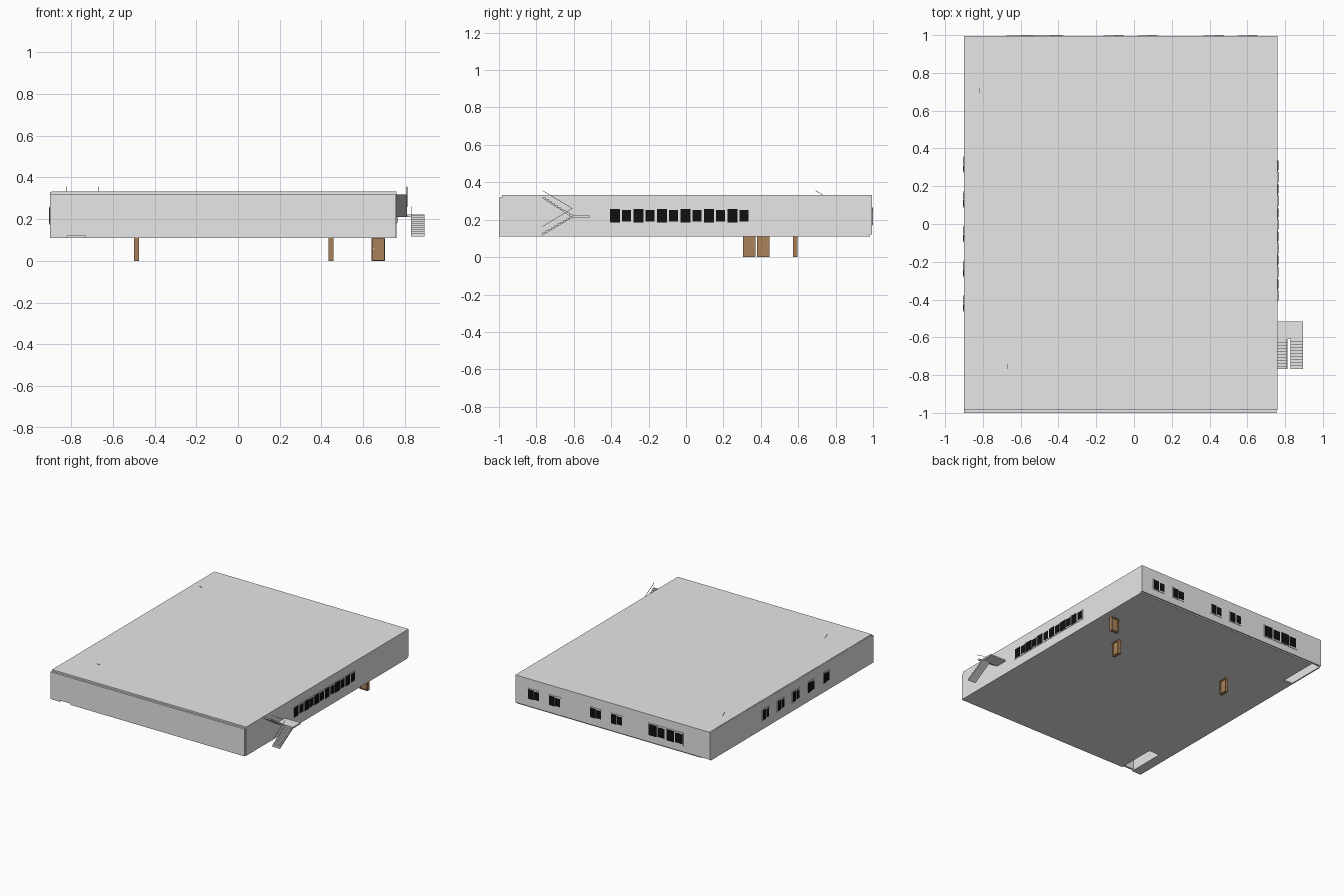
import bpy
from mathutils import Vector

old = bpy.data.objects.get("Cube")
if old:
    bpy.data.objects.remove(old, do_unlink=True)


def material(name, r, g, b):
    m = bpy.data.materials.new(name)
    m.use_nodes = True
    m.diffuse_color = (r, g, b, 1)
    bsdf = next(n for n in m.node_tree.nodes if n.type == 'BSDF_PRINCIPLED')
    bsdf.inputs["Base Color"].default_value = (r, g, b, 1)
    bsdf.inputs["Roughness"].default_value = 0.8
    return m


GREY = material("plaster grey", 0.8, 0.8, 0.8)
BLACK = material("dark glass", 0.005, 0.005, 0.005)
WOOD = material("brown wood", 0.4, 0.22, 0.1)


def mesh_object(name, verts, faces, mat):
    me = bpy.data.meshes.new(name)
    me.from_pydata(verts, [], faces)
    me.materials.append(mat)
    ob = bpy.data.objects.new(name, me)
    bpy.context.collection.objects.link(ob)
    return ob


def box(name, x, y, z, mat=GREY):
    verts = [(i, j, k) for i in x for j in y for k in z]
    faces = [(0, 1, 3, 2), (4, 6, 7, 5), (0, 4, 5, 1),
             (2, 3, 7, 6), (0, 2, 6, 4), (1, 5, 7, 3)]
    return mesh_object(name, verts, faces, mat)


def prism(name, x, profile, mat=GREY):
    """Extrude a (y, z) outline between two x positions."""
    n = len(profile)
    verts = [(i, y, z) for i in x for y, z in profile]
    faces = [tuple(range(n)), tuple(range(2 * n - 1, n - 1, -1))]
    faces += [(i, i + n, (i + 1) % n + n, (i + 1) % n) for i in range(n)]
    ob = mesh_object(name, verts, faces, mat)
    return ob


# Floor slab, split around the two stair openings
floor_z = (0.11, 0.12)
box("floor_main", (-0.73, 0.755), (-1, 0.985), floor_z)
box("floor_left_middle", (-0.9, -0.73), (-0.70, 0.68), floor_z)
box("floor_front_corner", (-0.9, -0.82), (-1, -0.70), floor_z)
box("floor_back_strip", (-0.82, -0.73), (0.68, 0.985), floor_z)

# Walls and roof
box("front_wall", (-0.9, 0.755), (-1, -0.985), (0.12, 0.32))
box("back_wall", (-0.9, 0.76), (0.98, 0.995), (0.12, 0.33))
box("left_side_wall", (-0.9, -0.89), (-0.985, 0.98), (0.11, 0.33))
box("right_side_wall", (0.75, 0.76), (-0.985, 0.98), (0.11, 0.33))
box("roof", (-0.895, 0.76), (-0.985, 0.995), (0.32, 0.332))
box("stairwell_partition", (-0.825, -0.82), (-0.985, -0.70), (0.12, 0.32))


def window(name, origin, along, out, panes, height, rim=0.007):
    """Frame with dark panes; panes are (start, width) pairs along the wall."""
    o, a, n = Vector(origin), Vector(along), Vector(out)
    up = Vector((0, 0, 1))

    def plate(label, s, e, low, high, depth, mat):
        p = o + a * s + up * low - n * 0.002
        q = o + a * e + up * high + n * depth
        box(label, *[sorted(c) for c in zip(p, q)], mat)

    end = panes[-1][0] + panes[-1][1]
    plate(name + "_frame", panes[0][0] - rim, end + rim, -rim, height + rim, 0.003, GREY)
    for i, (s, w) in enumerate(panes):
        drop = 0.005 * (i % 2)
        plate(f"{name}_pane_{i}", s, s + w, drop, height - drop, 0.005 - 0.001 * (i % 2), BLACK)


# Ribbon of sliding windows on the stair side
for i in range(6):
    window(f"ribbon_window_{i}", (0.76, -0.406 + i * 0.1254, 0.185), (0, 1, 0), (1, 0, 0),
           [(0, 0.054), (0.065, 0.048)], 0.073, 0.005)

# Back windows
for i, x in enumerate((0.65, 0.47, 0.12, -0.06)):
    window(f"back_window_{i}", (x, 0.995, 0.18), (-1, 0, 0), (0, 1, 0),
           [(0, 0.045), (0.052, 0.042)], 0.072)
window("back_wide_window", (-0.38, 0.995, 0.175), (-1, 0, 0), (0, 1, 0),
       [(0, 0.065), (0.075, 0.06), (0.152, 0.065), (0.227, 0.06)], 0.085)

# Windows on the other long side
for i in range(5):
    window(f"side_window_{i}", (-0.9, 0.352 - i * 0.184, 0.18), (0, -1, 0), (-1, 0, 0),
           [(0, 0.035), (0.042, 0.033)], 0.075)


def flight(name, x, y0, z0, y1, z1, steps=10, thick=0.012):
    """Stepped top and sloping underside, climbing from (y0, z0) to (y1, z1)."""
    dy, dz = (y1 - y0) / steps, (z1 - z0) / steps
    top = []
    for i in range(steps):
        top += [(y0 + i * dy, z0 + (i + 1) * dz), (y0 + (i + 1) * dy, z0 + (i + 1) * dz)]
    prism(name, x, [(y0, z0 - thick / 2)] + top + [(y1, z1 - thick / 2)])


def rail(name, x, a, b):
    t = 0.003
    prism(name, (x - t / 2, x + t / 2), [a, b, (b[0], b[1] - t), (a[0], a[1] - t)])


def staircase(name, x, dy):
    """Half-turn stair: x is the inner edge of the upper flight."""
    lo, turn, mid = -0.767 + dy, -0.608 + dy, 0.217
    box(name + "_landing", (x, x + 0.135), (turn, turn + 0.093), (mid - 0.006, mid + 0.005))
    flight(name + "_upper_flight", (x, x + 0.05), turn, mid, lo, 0.32)
    flight(name + "_lower_flight", (x + 0.07, x + 0.135), lo, 0.122, turn, mid)
    rail(name + "_upper_rail", x + 0.05, (turn, 0.262), (lo, 0.357))
    rail(name + "_lower_rail", x + 0.07, (turn, 0.262), (lo, 0.165))


staircase("outside_stair", 0.76, 0)
staircase("front_inner_stair", -0.72, 0)
staircase("back_inner_stair", -0.87, 1.46)


def door(name, x, y, facing_x):
    """Framed leaf hanging under the floor, thin along x or y."""
    def part(label, u, v, z, mat):
        if facing_x:
            box(label, (x + v[0], x + v[1]), (y + u[0], y + u[1]), z, mat)
        else:
            box(label, (x + u[0], x + u[1]), (y - v[1], y - v[0]), z, mat)

    w, d = 0.033, 0.012
    for s, side in ((-w, "left"), (w - 0.006, "right")):
        part(f"{name}_{side}_jamb", (s, s + 0.006), (-d, d), (0, 0.11), WOOD)
    part(name + "_lintel", (0.006 - w, w - 0.006), (-d, d), (0.104, 0.11), WOOD)
    part(name + "_sill", (0.006 - w, w - 0.006), (-d, d), (0, 0.005), WOOD)
    part(name + "_leaf", (0.006 - w, w - 0.006), (-0.004, 0.004), (0.005, 0.104), WOOD)
    knob = 0.02 if facing_x else -0.024
    part(name + "_knob", (knob, knob + 0.004), (-0.009, 0.009), (0.056, 0.061), GREY)


door("corner_door", 0.672, 0.583, False)
door("right_door", 0.446, 0.338, True)
door("left_door", -0.486, 0.413, True)
